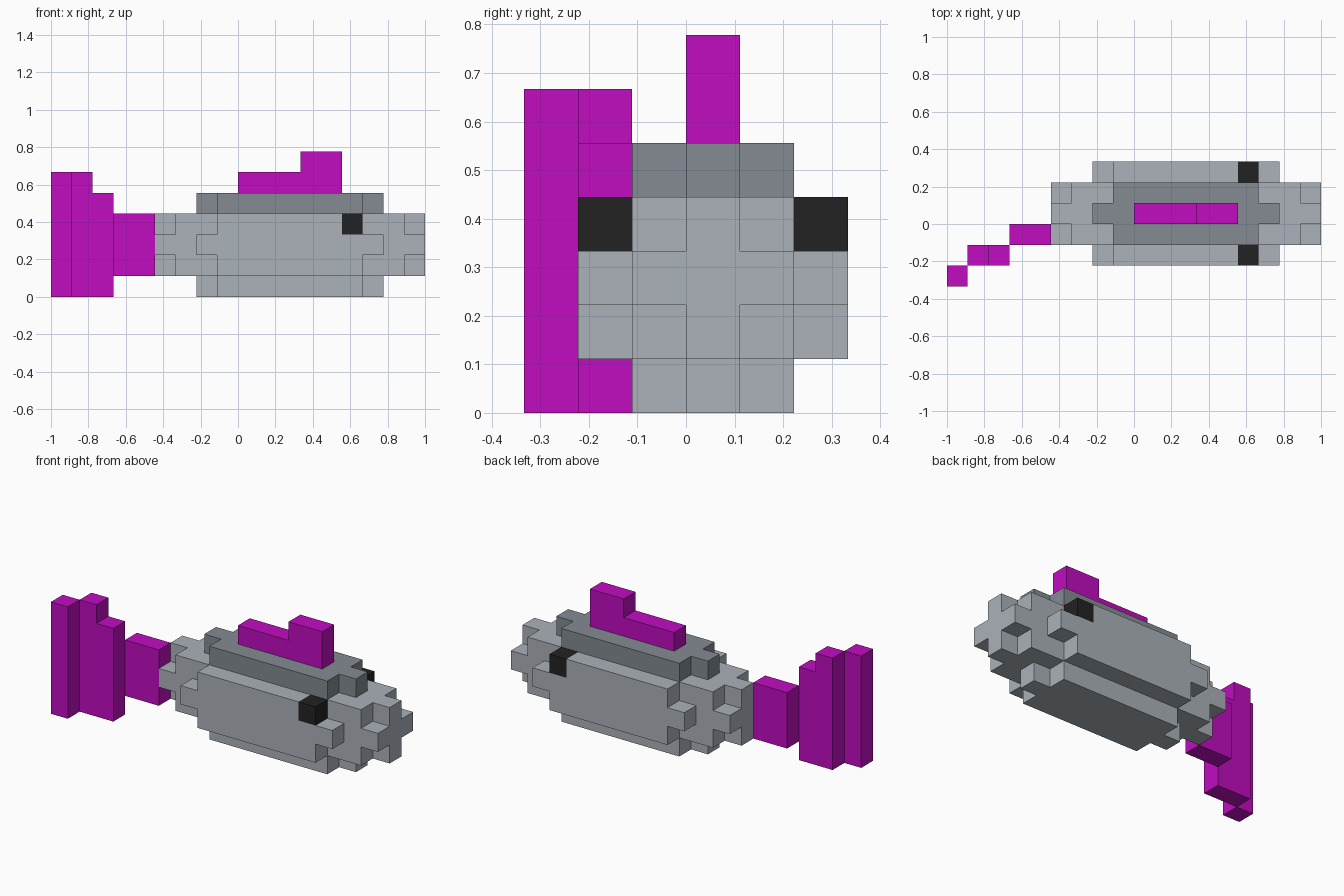
import bpy
import bmesh
from mathutils import Vector

if "Cube" in bpy.data.objects:
    bpy.data.objects.remove(bpy.data.objects["Cube"], do_unlink=True)

UNIT = 1 / 9                    # edge length of one block
ORIGIN = Vector((-1, -1 / 3, 0))


def material(name, r, g, b):
    m = bpy.data.materials.new(name)
    m.use_nodes = True
    m.diffuse_color = (r, g, b, 1)
    m.node_tree.nodes["Principled BSDF"].inputs["Base Color"].default_value = (r, g, b, 1)
    return m


LIGHT_GREY = material("light grey", 0.407, 0.445, 0.491)
DARK_GREY = material("dark grey", 0.227, 0.258, 0.283)
MAGENTA = material("magenta", 0.533, 0.004, 0.533)
BLACK = material("black", 0.016, 0.016, 0.016)


def box(x0, x1, y0, y1, z0, z1):
    """Set of block cells filling a range (upper ends excluded)."""
    return {(x, y, z) for x in range(x0, x1) for y in range(y0, y1) for z in range(z0, z1)}


def part(name, cells, mat):
    """Skin a set of cells with outer faces only, then merge flat areas."""
    bm = bmesh.new()
    verts = {}

    def vert(p):
        if p not in verts:
            verts[p] = bm.verts.new(ORIGIN + Vector(p) * UNIT)
        return verts[p]

    for cell in sorted(cells):
        for axis in range(3):
            u, v = (axis + 1) % 3, (axis + 2) % 3
            for side in (0, 1):
                neighbour = list(cell)
                neighbour[axis] += 2 * side - 1
                if tuple(neighbour) in cells:
                    continue
                corners = []
                for du, dv in ((0, 0), (1, 0), (1, 1), (0, 1)):
                    p = list(cell)
                    p[axis] += side
                    p[u] += du
                    p[v] += dv
                    corners.append(vert(tuple(p)))
                bm.faces.new(corners if side else corners[::-1])
    bmesh.ops.dissolve_limit(bm, angle_limit=0.01, verts=bm.verts[:], edges=bm.edges[:])
    mesh = bpy.data.meshes.new(name)
    bm.to_mesh(mesh)
    bm.free()
    mesh.materials.append(mat)
    obj = bpy.data.objects.new(name, mesh)
    bpy.context.collection.objects.link(obj)
    return obj


# Body core with cross-shaped nose and rump
part("body_core", box(6, 17, 2, 5, 1, 4) | box(5, 18, 3, 4, 1, 4) | box(5, 18, 2, 5, 2, 3),
     LIGHT_GREY)

# Belly and dark back: slabs with a centre strip one block longer at each end
for name, z, mat in (("belly", 0, LIGHT_GREY), ("back_ridge", 4, DARK_GREY)):
    part(name, box(8, 15, 2, 5, z, z + 1) | box(7, 16, 3, 4, z, z + 1), mat)

# Flanks with an eye set into the upper front corner of each
for side, y in (("right", 1), ("left", 5)):
    eye = box(14, 15, y, y + 1, 3, 4)
    flank = box(8, 15, y, y + 1, 1, 4) | box(7, 16, y, y + 1, 2, 3)
    part(side + "_flank", flank - eye, LIGHT_GREY)
    part(side + "_eye", eye, BLACK)

# Stepped fin on the back
part("top_fin", box(9, 14, 3, 4, 5, 6) | box(12, 14, 3, 4, 6, 7), MAGENTA)

# Tail swept to one side in three steps
part("tail_root", box(3, 5, 2, 3, 1, 4), MAGENTA)
part("tail_fin", box(1, 3, 1, 2, 0, 5) | box(1, 2, 1, 2, 5, 6), MAGENTA)
part("tail_tip", box(0, 1, 0, 1, 0, 6), MAGENTA)
